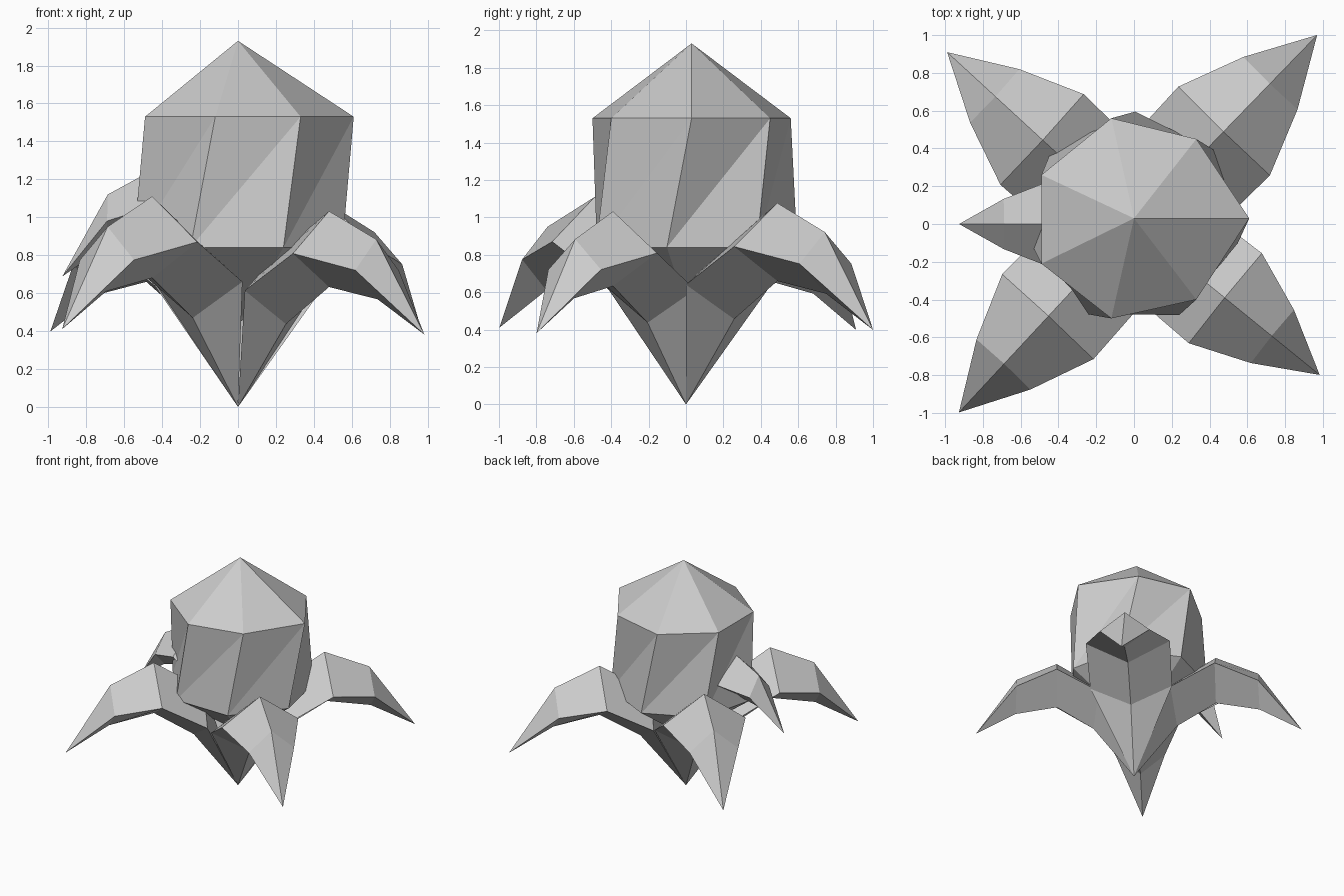
import bpy
from math import cos, sin, radians, tau

if "Cube" in bpy.data.objects:
    bpy.data.objects.remove(bpy.data.objects["Cube"])


def add_mesh(name, verts, faces):
    me = bpy.data.meshes.new(name)
    me.from_pydata(verts, [], faces)
    me.update()
    ob = bpy.data.objects.new(name, me)
    bpy.context.collection.objects.link(ob)
    return ob


# Seven-sided bud: two slightly twisted rings between two poles
def make_bud(sides=7):
    top = [(0.61, 0.03), (0.33, 0.45), (-0.12, 0.56), (-0.49, 0.26),
           (-0.49, -0.21), (-0.12, -0.50), (0.33, -0.40)]
    twist = radians(13.5)
    low = [(0.565 * cos(i * tau / sides - twist),
            0.03 + 0.565 * sin(i * tau / sides - twist)) for i in range(sides)]
    verts = [(x, y, 1.53) for x, y in top] + [(x, y, 0.84) for x, y in low]
    verts += [(0, 0.03, 1.93), (0, 0.03, 0.44)]
    faces = []
    for i in range(sides):
        j = (i + 1) % sides
        a, b = sides + i, sides + j
        faces += [(i, j, 14), (a, b, j), (a, j, i), (b, a, 15)]
    return add_mesh("bud", verts, faces)


# Leaf sections as (radius, height): ridge, edge, keel; then half width
SECTIONS = [((0.27, 0.85), (0.31, 0.66), (0.35, 0.47), 0.32),
            ((0.665, 1.11), (0.67, 0.87), (0.665, 0.68), 0.33),
            ((1.01, 0.95), (1.015, 0.775), (1.02, 0.61), 0.195)]


# Thick four-sided leaf rising from the base and drooping to a point
def make_leaf(name, angle, scale, z_scale, z0=0.0):
    local = [(0, 0, 0)]
    for ridge, edge, keel, w in SECTIONS:
        local += [(edge[0], -w, edge[1]), (ridge[0], 0, ridge[1]),
                  (edge[0], w, edge[1]), (keel[0], 0, keel[1])]
    local.append((1.362, 0, 0.41))
    c, s = cos(radians(angle)), sin(radians(angle))
    verts = [((x * c - y * s) * scale, (x * s + y * c) * scale, z * z_scale + z0)
             for x, y, z in local]
    faces = []
    for i in range(4):
        j = (i + 1) % 4
        faces += [(0, 1 + j, 1 + i), (9 + i, 9 + j, 13)]
        faces += [(k + i, k + j, k + j + 4, k + i + 4) for k in (1, 5)]
    return add_mesh(name, verts, faces)


make_bud()
make_leaf("front_left_leaf", 227.1, 1.0, 1.0)
make_leaf("front_right_leaf", -39.1, 0.93, 0.93)
make_leaf("back_right_leaf", 45.9, 1.023, 0.97)
make_leaf("back_left_leaf", 137.4, 0.987, 0.97)
make_leaf("small_side_leaf", 180, 0.68, 0.8, 0.36)
